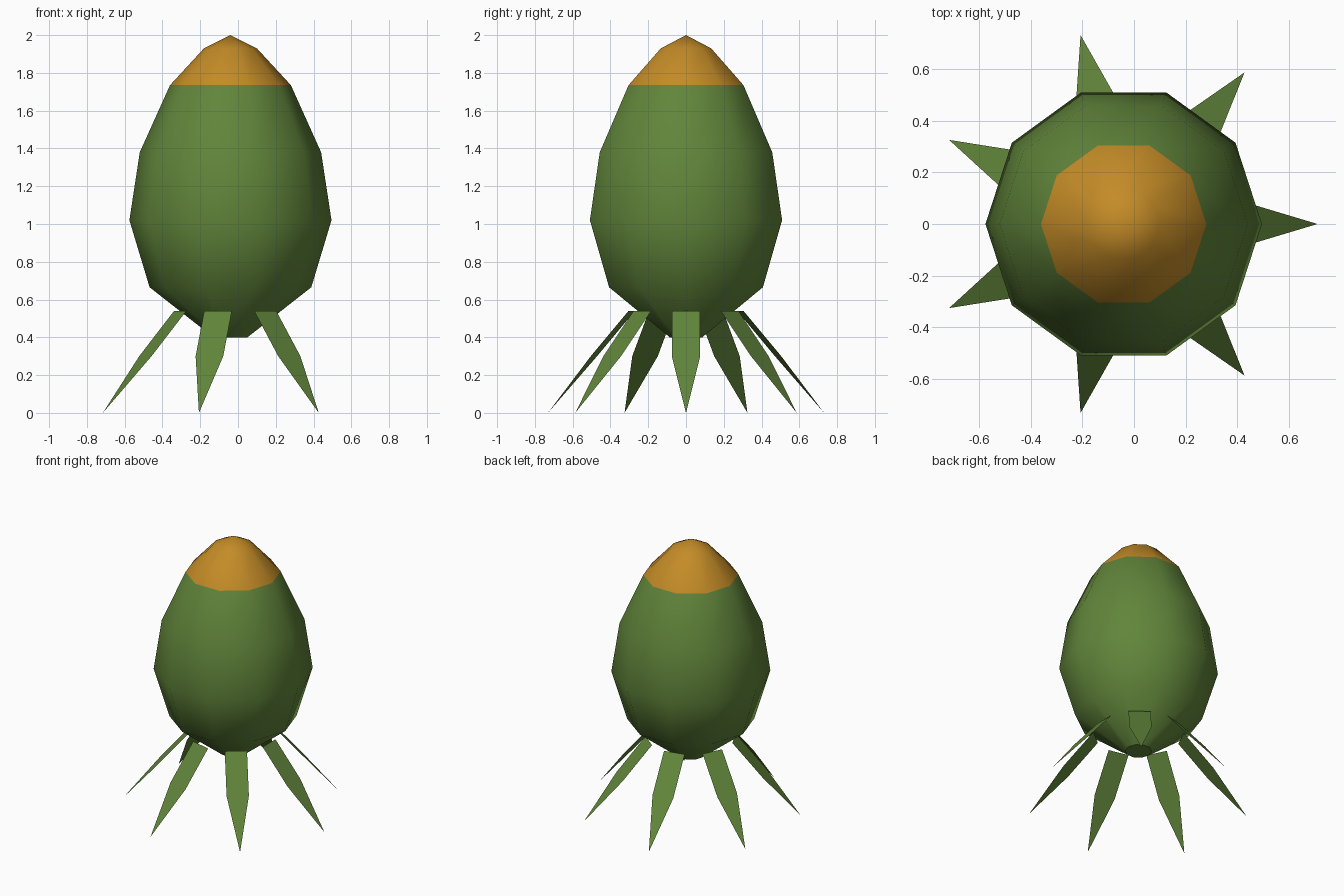
import bpy, bmesh, math
from mathutils import Matrix

if "Cube" in bpy.data.objects:
    bpy.data.objects.remove(bpy.data.objects["Cube"])

CX = -0.04      # shared axis of body and leaves
SIDES = 10
LEAVES = 7


def material(name, rgb):
    m = bpy.data.materials.new(name)
    m.diffuse_color = (*rgb, 1)
    m.use_nodes = True
    m.node_tree.nodes["Principled BSDF"].inputs["Base Color"].default_value = m.diffuse_color
    return m


green = material("leaf green", (0.12, 0.235, 0.043))
orange = material("petal orange", (0.55, 0.26, 0.02))


def add_object(name, bm, *mats):
    mesh = bpy.data.meshes.new(name)
    bm.to_mesh(mesh)
    bm.free()
    for m in mats:
        mesh.materials.append(m)
    obj = bpy.data.objects.new(name, mesh)
    obj.location.x = CX
    bpy.context.collection.objects.link(obj)
    return obj


# Bud: ten-sided lathe from (radius, height) rings, closed by a point on top
profile = [(0.09, 0.40), (0.428, 0.665), (0.535, 1.02),
           (0.48, 1.38), (0.32, 1.735), (0.14, 1.93)]
bm = bmesh.new()
rings = [[bm.verts.new((r * math.cos(a), r * math.sin(a), z))
          for a in (2 * math.pi * i / SIDES for i in range(SIDES))]
         for r, z in profile]
tip = bm.verts.new((0, 0, 2.0))
for i in range(SIDES):
    j = (i + 1) % SIDES
    for low, high in zip(rings, rings[1:]):
        bm.faces.new((low[i], low[j], high[j], high[i]))
    bm.faces.new((rings[-1][i], rings[-1][j], tip))
for f in bm.faces:
    f.smooth = True
    f.material_index = int(f.calc_center_median().z > 1.735)  # orange tip
bm.faces.new(rings[0][::-1])    # flat base stays sharp
add_object("bud", bm, green, orange)

# Leaves: flat pointed blades sloping outward to the ground
blade = [(0.295, -0.075, 0.54), (0.50, -0.075, 0.30), (0.75, 0, 0.0),
         (0.50, 0.075, 0.30), (0.295, 0.075, 0.54)]
for k in range(LEAVES):
    bm = bmesh.new()
    bm.faces.new([bm.verts.new(p) for p in blade])
    bm.transform(Matrix.Rotation(2 * math.pi * k / LEAVES, 4, 'Z'))
    bm.normal_update()
    add_object(f"leaf_{k + 1}", bm, green)
